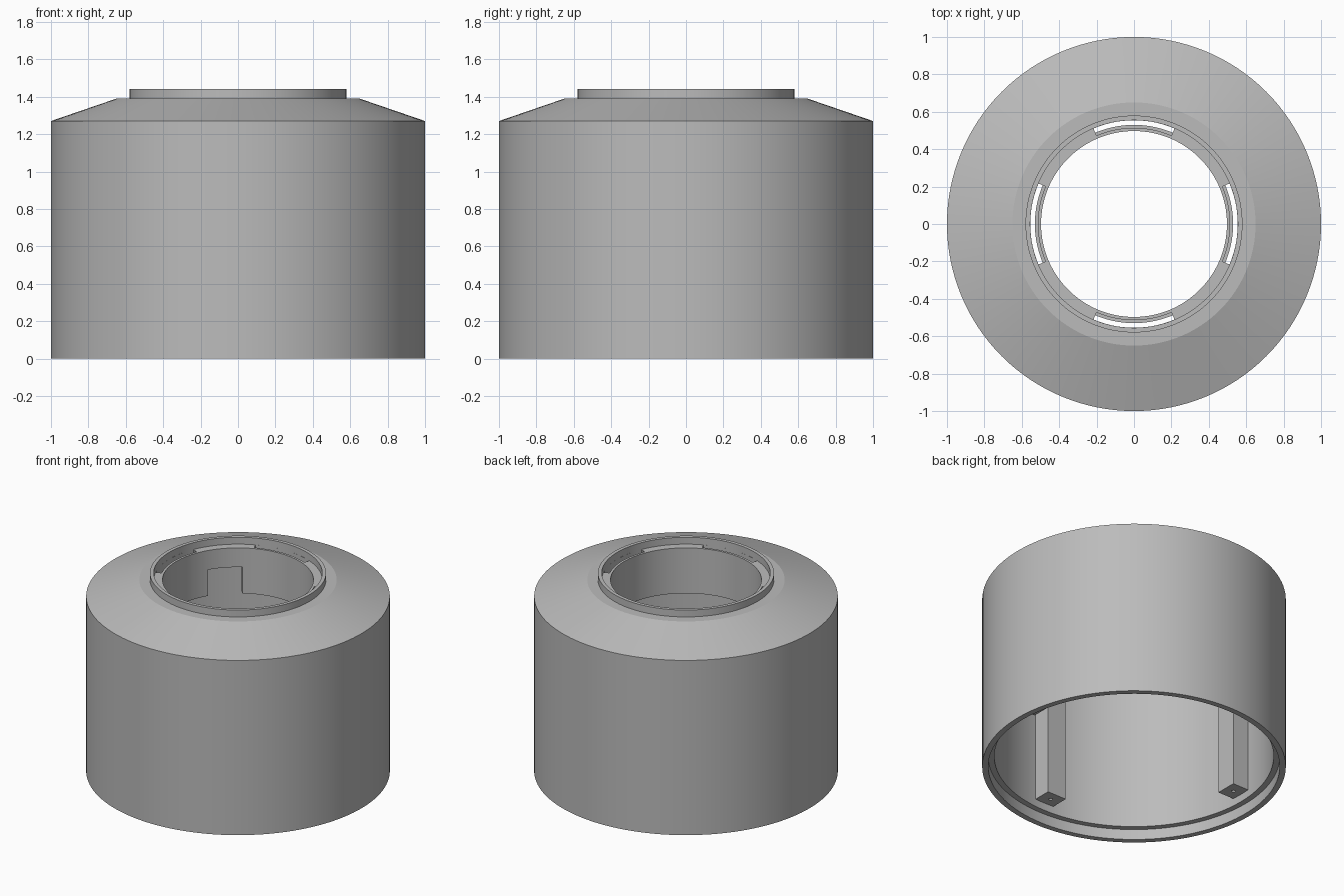
import bpy
import bmesh
from math import cos, sin, pi, radians
from mathutils import Matrix

cube = bpy.data.objects.get("Cube")
if cube:
    bpy.data.objects.remove(cube, do_unlink=True)

SIDES = 128

grey = bpy.data.materials.new("plain_grey")
grey.use_nodes = True
tone = (0.5, 0.5, 0.5, 1)
grey.diffuse_color = tone
grey.node_tree.nodes["Principled BSDF"].inputs["Base Color"].default_value = tone


def finish(name, bm):
    bmesh.ops.recalc_face_normals(bm, faces=bm.faces)
    mesh = bpy.data.meshes.new(name)
    bm.to_mesh(mesh)
    bm.free()
    mesh.materials.append(grey)
    obj = bpy.data.objects.new(name, mesh)
    bpy.context.collection.objects.link(obj)
    return obj


def lathe(name, profile):
    """Spin a closed (radius, height) profile around z."""
    bm = bmesh.new()
    rings = [[bm.verts.new((r * cos(2 * pi * i / SIDES), r * sin(2 * pi * i / SIDES), z))
              for i in range(SIDES)] for r, z in profile]
    for a, b in zip(rings, rings[1:] + rings[:1]):
        for i in range(SIDES):
            j = (i + 1) % SIDES
            bm.faces.new((a[i], a[j], b[j], b[i]))
    return finish(name, bm)


def arc_block(name, r0, r1, z0, z1, middle, half, steps=24):
    """Curved block that follows a circle between two radii."""
    bm = bmesh.new()
    sections = []
    for i in range(steps + 1):
        a = middle - half + 2 * half * i / steps
        sections.append([bm.verts.new((r * cos(a), r * sin(a), z))
                         for r, z in ((r0, z0), (r1, z0), (r1, z1), (r0, z1))])
    for a, b in zip(sections, sections[1:]):
        for k in range(4):
            m = (k + 1) % 4
            bm.faces.new((a[k], a[m], b[m], b[k]))
    bm.faces.new(sections[0])
    bm.faces.new(sections[-1])
    return finish(name, bm)


def box(name, x0, x1, half_y, z0, z1, angle):
    """Box lying along the radius, turned to an angle."""
    bm = bmesh.new()
    bmesh.ops.create_cube(bm, size=1)
    place = (Matrix.Rotation(angle, 4, 'Z')
             @ Matrix.Translation(((x0 + x1) / 2, 0, (z0 + z1) / 2))
             @ Matrix.Diagonal((x1 - x0, 2 * half_y, z1 - z0, 1)))
    bmesh.ops.transform(bm, matrix=place, verts=bm.verts)
    return finish(name, bm)


def cut(target, cutter):
    cutter.hide_render = True
    cutter.hide_set(True)
    cutter.display_type = 'WIRE'
    mod = target.modifiers.new(cutter.name, 'BOOLEAN')
    mod.operation = 'DIFFERENCE'
    mod.solver = 'EXACT'
    mod.object = cutter


def bake(obj):
    """Apply the cuts and drop the cutters, then smooth the round faces."""
    cutters = [m.object for m in obj.modifiers]
    bpy.ops.object.select_all(action='DESELECT')
    bpy.context.view_layer.objects.active = obj
    obj.select_set(True)
    for mod in list(obj.modifiers):
        bpy.ops.object.modifier_apply(modifier=mod.name)
    for c in cutters:
        bpy.data.objects.remove(c, do_unlink=True)
    bpy.ops.object.shade_smooth_by_angle(angle=radians(15))


# Hollow housing: stepped base, wall, sloped shoulder, neck ring and inner tube
housing = lathe("housing", [
    (1.0, 0), (1.0, 1.27), (0.65, 1.39), (0.58, 1.39), (0.58, 1.44),
    (0.555, 1.44), (0.555, 1.39), (0.497, 1.39), (0.497, 1.06), (0.53, 1.06),
    (0.53, 1.33), (0.65, 1.33), (0.92, 1.23), (0.92, 0.075), (0.96, 0.075),
    (0.96, 0)])

# Four curved slots round the neck, each with a shallow ledge
for i in range(4):
    angle = i * pi / 2
    cut(housing, arc_block(f"slot_cutter_{i}", 0.53, 0.5545, 1.25, 1.42, angle, radians(23)))
    cut(housing, arc_block(f"ledge_cutter_{i}", 0.514, 0.54, 1.365, 1.42, angle, radians(23)))

# Rectangular notch in the inner tube
cut(housing, box("notch_cutter", 0.42, 0.58, 0.115, 1.0, 1.25, radians(135)))
bake(housing)

# Square screw posts on the inner wall
for i in range(4):
    angle = i * pi / 2
    post = box(f"screw_post_{i + 1}", 0.79, 0.935, 0.076, 0.13, 1.25, angle)
    bm = bmesh.new()
    bmesh.ops.create_cone(bm, cap_ends=True, segments=16, radius1=0.013, radius2=0.013, depth=0.3,
                          matrix=Matrix.Translation((0.855 * cos(angle), 0.855 * sin(angle), 0.13)))
    cut(post, finish(f"screw_hole_cutter_{i}", bm))
    bake(post)
